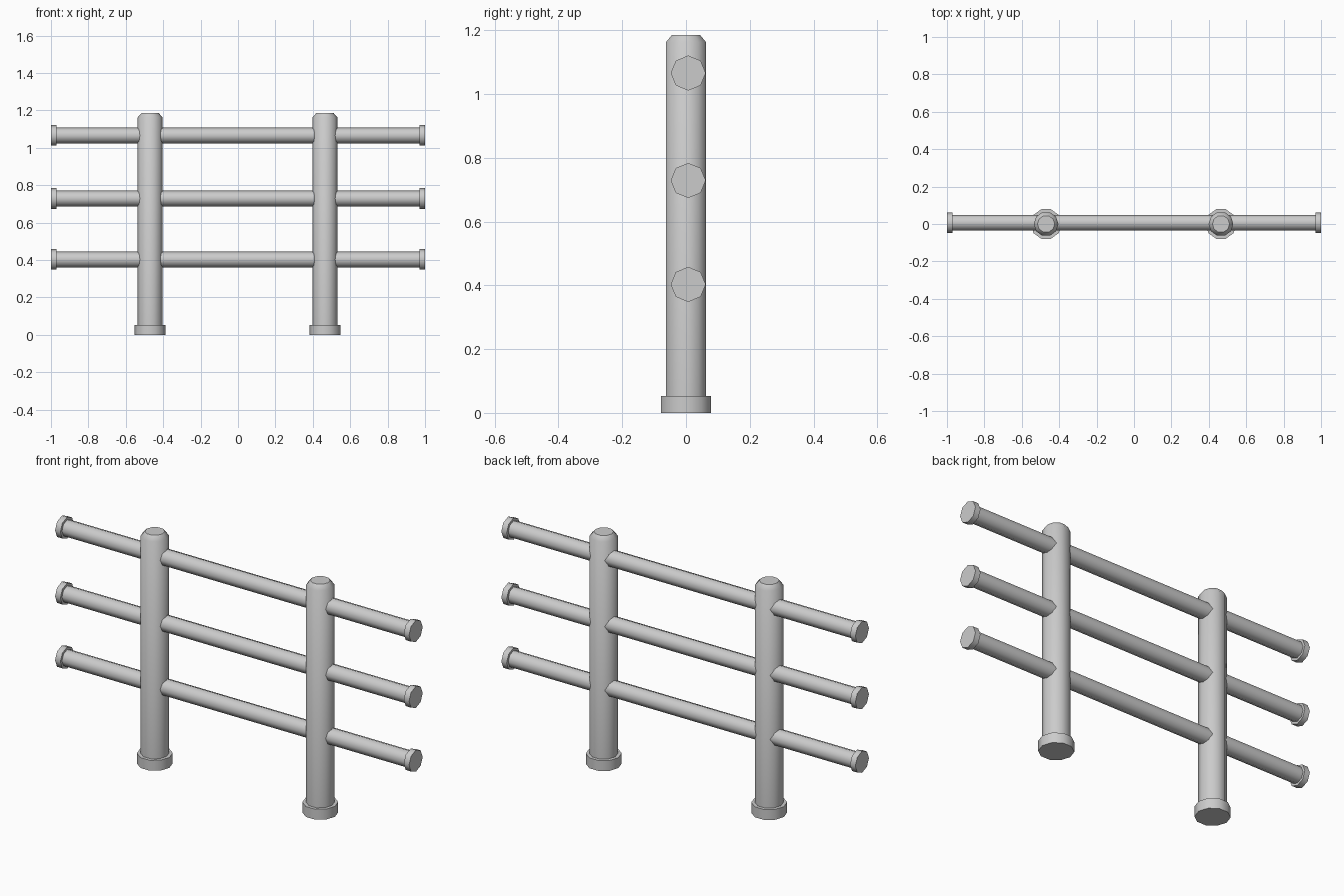
import bpy, bmesh, math
from mathutils import Matrix

if "Cube" in bpy.data.objects:
    bpy.data.objects.remove(bpy.data.objects["Cube"])


def lathe(name, profile, sides, matrix):
    """Closed solid from (radius, height) rings, placed by matrix."""
    bm = bmesh.new()
    rings = [[bm.verts.new((r * math.cos(2 * math.pi * i / sides),
                            r * math.sin(2 * math.pi * i / sides), h))
              for i in range(sides)] for r, h in profile]
    for a, b in zip(rings, rings[1:]):
        for i in range(sides):
            j = (i + 1) % sides
            bm.faces.new((a[i], a[j], b[j], b[i]))
    bm.faces.new(rings[0][::-1])
    bm.faces.new(rings[-1])
    bmesh.ops.transform(bm, matrix=matrix, verts=bm.verts)
    bmesh.ops.recalc_face_normals(bm, faces=bm.faces)
    mesh = bpy.data.meshes.new(name)
    bm.to_mesh(mesh)
    bm.free()
    obj = bpy.data.objects.new(name, mesh)
    bpy.context.collection.objects.link(obj)
    bpy.ops.object.select_all(action='DESELECT')
    obj.select_set(True)
    bpy.context.view_layer.objects.active = obj
    bpy.ops.object.shade_smooth_by_angle(angle=math.radians(50))
    return obj


# Upright posts with a wider foot and chamfered top
post = [(0.083, 0), (0.083, 0.053), (0.066, 0.053),
        (0.066, 1.163), (0.046, 1.186)]
for side, x in (("left", -0.47), ("right", 0.465)):
    lathe(side + "_post", post, 10, Matrix.Translation((x, 0, 0)))

# Horizontal rails with a collar at each end
rail = [(0.055, -1), (0.055, -0.97), (0.042, -0.97),
        (0.042, 0.97), (0.055, 0.97), (0.055, 1)]
for level, z in (("lower", 0.403), ("middle", 0.729), ("upper", 1.066)):
    place = Matrix.Translation((0, 0.007, z)) @ Matrix.Rotation(math.pi / 2, 4, 'Y')
    lathe(level + "_rail", rail, 8, place)
